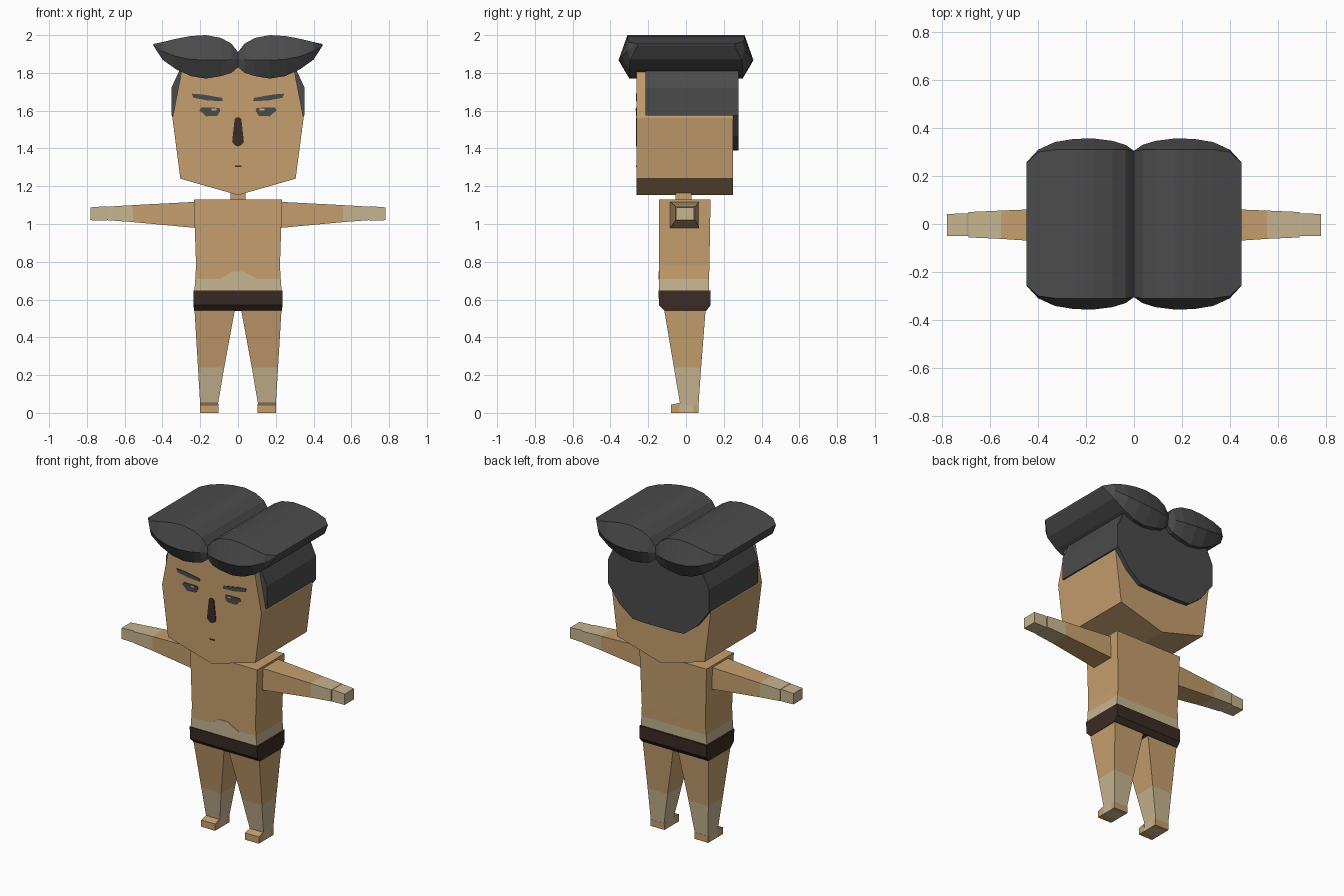
import bpy, bmesh


def material(name, rgb):
    m = bpy.data.materials.new(name)
    m.diffuse_color = (*rgb, 1)
    return m


SKIN = material("skin", (0.56, 0.345, 0.155))
PALE = material("pale_skin", (0.57, 0.46, 0.28))
HAIR = material("charcoal_hair", (0.07, 0.07, 0.07))
DARK = material("dark_brown", (0.045, 0.024, 0.018))


def loft(name, rings, mats):
    """Skin a row of point rings; mats holds one material per band."""
    bm = bmesh.new()
    used = list(dict.fromkeys(mats))
    loops = [[bm.verts.new(p) for p in ring] for ring in rings]
    n = len(loops[0])
    for k in range(len(loops) - 1):
        for i in range(n):
            j = (i + 1) % n
            f = bm.faces.new((loops[k][i], loops[k][j], loops[k + 1][j], loops[k + 1][i]))
            f.material_index = used.index(mats[k])
    bm.faces.new(loops[0]).material_index = used.index(mats[0])
    bm.faces.new(loops[-1]).material_index = used.index(mats[-1])
    bmesh.ops.remove_doubles(bm, verts=bm.verts, dist=0.0005)
    bmesh.ops.recalc_face_normals(bm, faces=bm.faces)
    me = bpy.data.meshes.new(name)
    bm.to_mesh(me)
    bm.free()
    for m in used:
        me.materials.append(m)
    ob = bpy.data.objects.new(name, me)
    bpy.context.collection.objects.link(ob)
    return ob


def stack(name, layers, mats, s=1):
    """Rectangular layers (z, x0, x1, y0, y1) stacked upward."""
    return loft(name, [[(s * a, c, z), (s * b, c, z), (s * b, d, z), (s * a, d, z)]
                       for z, a, b, c, d in layers], mats)


def reach(name, layers, mats, s=1):
    """Rectangular layers (x, y0, y1, z0, z1) running sideways."""
    return loft(name, [[(s * x, a, c), (s * x, b, c), (s * x, b, d), (s * x, a, d)]
                       for x, a, b, c, d in layers], mats)


def prism(name, profile, y0, y1, mat, s=1):
    """Front outline (x, z) pushed through from y0 to y1."""
    return loft(name, [[(s * x, y, z) for x, z in profile] for y in (y0, y1)], [mat])


def both(half):
    """Complete a right-hand outline with its mirrored half."""
    return half + [(-x, z) for x, z in reversed(half) if x > 0]


# Head and neck
prism("head", both([(0, 1.153), (0.305, 1.24), (0.347, 1.56), (0.295, 1.83)]), -0.262, 0.25, SKIN)
stack("neck", [(1.10, -0.04, 0.04, -0.055, 0.03), (1.20, -0.04, 0.04, -0.055, 0.03)], [SKIN])

# Torso with pale waist, and shorts
stack("torso", [(0.63, -0.232, 0.232, -0.143, 0.12),
                (0.71, -0.226, 0.226, -0.143, 0.122),
                (0.78, -0.222, 0.222, -0.143, 0.124),
                (1.13, -0.234, 0.234, -0.143, 0.13)], [PALE, SKIN, SKIN])
prism("belly_patch", [(-0.1, 0.705), (0.11, 0.705), (0.07, 0.725), (0.03, 0.748),
                      (-0.03, 0.748), (-0.06, 0.73)], -0.146, -0.140, PALE)
stack("shorts", [(0.54, -0.233, 0.233, -0.112, 0.107),
                 (0.57, -0.235, 0.235, -0.142, 0.13),
                 (0.648, -0.235, 0.235, -0.147, 0.13)], [DARK, DARK])

# Nose and mouth
prism("nose", both([(0, 1.41), (0.018, 1.418), (0.031, 1.435), (0.018, 1.555), (0.008, 1.565)]),
      -0.266, -0.260, DARK)
prism("mouth", [(-0.015, 1.302), (0.018, 1.302), (0.018, 1.309), (-0.015, 1.309)],
      -0.265, -0.260, DARK)

# Hair covering the back of the head
prism("back_hair", both([(0.1, 1.39), (0.18, 1.395), (0.27, 1.465), (0.352, 1.575),
                         (0.352, 1.72), (0.3, 1.83)]), 0.249, 0.277, HAIR)

# Hair lobe stations: x, top y, top z, ridge y, ridge z, bottom y, bottom z
LOBE = [(0, .305, 1.91, .305, 1.87, .30, 1.83),
        (.035, .31, 1.955, .33, 1.87, .305, 1.80),
        (.09, .31, 1.985, .347, 1.867, .305, 1.783),
        (.17, .31, 2.0, .357, 1.867, .30, 1.77),
        (.25, .31, 1.995, .355, 1.872, .30, 1.783),
        (.33, .31, 1.98, .342, 1.888, .30, 1.82),
        (.40, .30, 1.963, .31, 1.915, .295, 1.87),
        (.448, .255, 1.953, .258, 1.949, .255, 1.945)]

for s, side in ((1, "right"), (-1, "left")):
    loft(side + "_hair_lobe",
         [[(s * x, -yt, zt), (s * x, -yr, zr), (s * x, -yb, zb),
           (s * x, yb, zb), (s * x, yr, zr), (s * x, yt, zt)]
          for x, yt, zt, yr, zr, yb, zb in LOBE], [HAIR] * 7)
    prism(side + "_side_hair", [(0.33, 1.575), (0.353, 1.575), (0.353, 1.72),
                                (0.307, 1.82), (0.28, 1.82)], -0.215, 0.276, HAIR, s)

    # Brows and eyes
    prism(side + "_brow", [(0.08, 1.65), (0.16, 1.654), (0.235, 1.668), (0.245, 1.69),
                           (0.19, 1.686), (0.085, 1.668)], -0.266, -0.260, HAIR, s)
    prism(side + "_eye", [(0.11, 1.573), (0.17, 1.57), (0.19, 1.59), (0.205, 1.6),
                          (0.195, 1.617), (0.1, 1.615), (0.093, 1.6)], -0.266, -0.260, HAIR, s)
    prism(side + "_eye_glint", [(0.115, 1.602), (0.14, 1.602), (0.14, 1.611), (0.115, 1.611)],
          -0.268, -0.262, PALE, s)

    # Arm and hand
    reach(side + "_arm", [(0.21, -0.085, 0.07, 0.978, 1.118),
                          (0.555, -0.062, 0.056, 1.01, 1.10),
                          (0.69, -0.056, 0.05, 1.02, 1.092)], [SKIN, PALE], s)
    reach(side + "_hand", [(0.685, -0.05, 0.044, 1.022, 1.088),
                           (0.70, -0.05, 0.044, 1.018, 1.094),
                           (0.78, -0.05, 0.042, 1.02, 1.088)], [PALE, PALE], s)

    # Leg and foot
    stack(side + "_leg", [(0.04, 0.107, 0.20, -0.03, 0.066),
                          (0.24, 0.073, 0.212, -0.064, 0.08),
                          (0.56, 0.014, 0.231, -0.118, 0.105)], [PALE, SKIN], s)
    stack(side + "_toe", [(0, 0.104, 0.201, -0.08, -0.034),
                          (0.043, 0.104, 0.201, -0.08, -0.034),
                          (0.053, 0.106, 0.20, -0.036, -0.03)], [SKIN, SKIN], s)
    stack(side + "_foot", [(0, 0.104, 0.201, -0.034, 0.04),
                           (0.05, 0.106, 0.20, -0.034, 0.04)], [PALE], s)
    stack(side + "_heel", [(0, 0.104, 0.201, 0.04, 0.066),
                           (0.042, 0.106, 0.20, 0.04, 0.067)], [SKIN], s)
